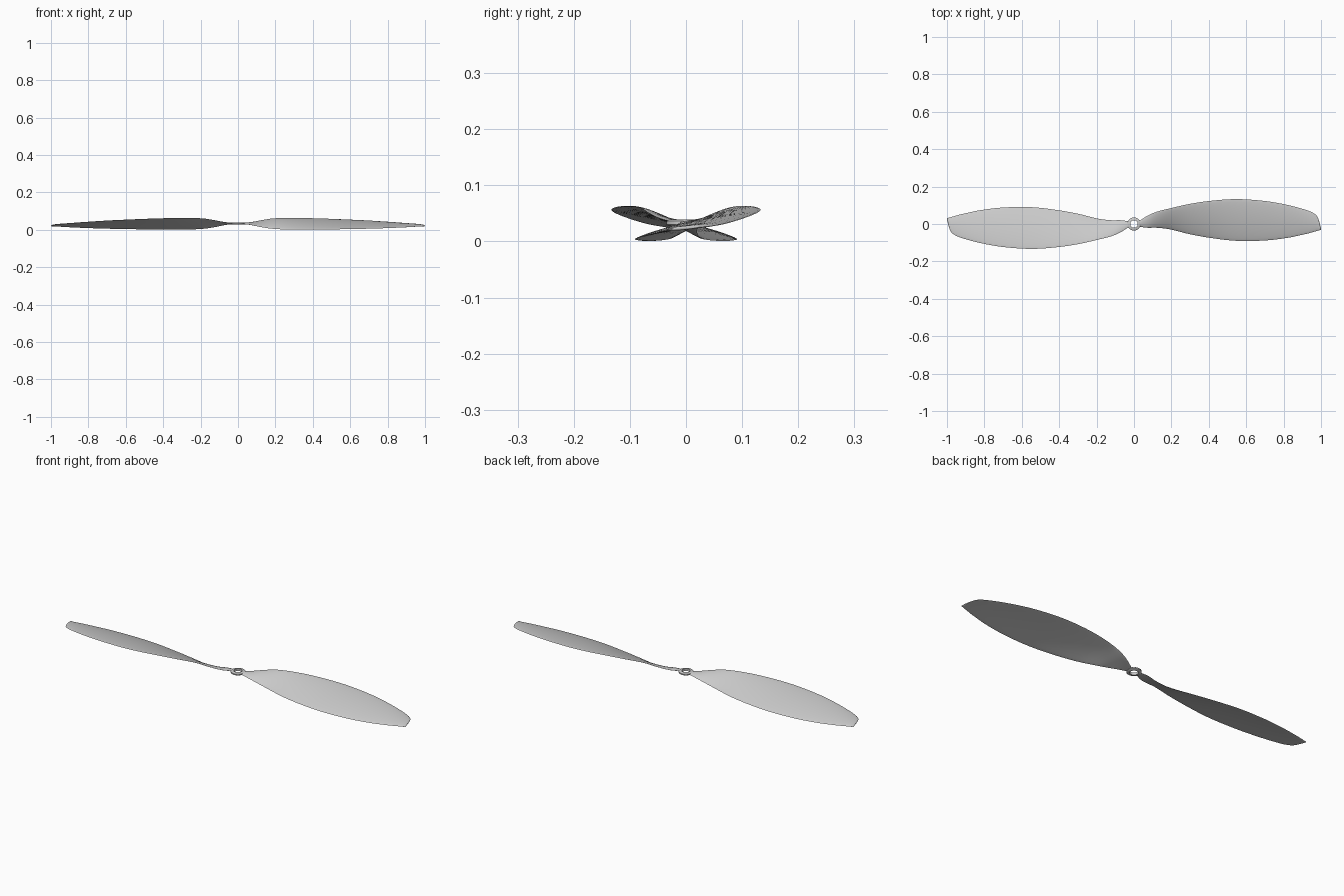
import bpy, bmesh, math
from mathutils import Matrix, Vector

cube = bpy.data.objects.get("Cube")
if cube:
    bpy.data.objects.remove(cube, do_unlink=True)

grey = bpy.data.materials.new("light grey plastic")
grey.use_nodes = True
colour = (0.6, 0.6, 0.6, 1)
grey.diffuse_color = colour
grey.node_tree.nodes["Principled BSDF"].inputs["Base Color"].default_value = colour

# Blade stations: span, high edge y and z, low edge y and z
STATIONS = [
    (.026, .015, .035, -.014, .031),
    (.07, .043, .040, -.020, .026),
    (.12, .065, .050, -.020, .015),
    (.19, .083, .061, -.028, .005),
    (.30, .108, .063, -.055, .001),
    (.42, .125, .061, -.076, .001),
    (.55, .133, .056, -.090, .003),
    (.70, .123, .049, -.088, .006),
    (.82, .102, .041, -.074, .010),
    (.92, .075, .033, -.053, .015),
    (.965, .055, .029, -.041, .018),
    (.985, .030, .026, -.035, .019),
    (1.0, -.026, .022, -.031, .020),
]
SUBSTEPS = 5
ACROSS = 12


def finish(bm, name):
    bmesh.ops.recalc_face_normals(bm, faces=bm.faces)
    mesh = bpy.data.meshes.new(name)
    bm.to_mesh(mesh)
    bm.free()
    obj = bpy.data.objects.new(name, mesh)
    bpy.context.collection.objects.link(obj)
    mesh.materials.append(grey)
    bpy.ops.object.select_all(action="DESELECT")
    obj.select_set(True)
    bpy.context.view_layer.objects.active = obj
    bpy.ops.object.shade_smooth_by_angle(angle=math.radians(40))
    return obj


def smooth_stations(rows):
    """Pass a smooth curve through the stations."""
    rows = [Vector(r) for r in rows]
    result = []
    for i in range(len(rows) - 1):
        a, b = rows[i], rows[i + 1]
        before, after = rows[max(i - 1, 0)], rows[min(i + 2, len(rows) - 1)]
        span = b[0] - a[0]
        slope_a = (b - before) * (span / (b[0] - before[0]))
        slope_b = (after - a) * (span / (after[0] - a[0]))
        for k in range(SUBSTEPS):
            t = k / SUBSTEPS
            u = 1 - t
            result.append(a * (u * u * (1 + 2 * t)) + slope_a * (t * u * u)
                          + b * (t * t * (3 - 2 * t)) - slope_b * (t * t * u))
    return result + [rows[-1]]


def section(row):
    """Thin cambered airfoil loop between the two blade edges."""
    x, high_y, high_z, low_y, low_z = row
    low, high = Vector((x, low_y, low_z)), Vector((x, high_y, high_z))
    chord = high - low
    up = Vector((0, -chord.z, chord.y)).normalized()
    camber = chord.length * .028
    half = min(.0035, chord.length * .13)
    upper, lower = [], []
    for k in range(ACROSS + 1):
        angle = math.pi * k / ACROSS
        s = (1 - math.cos(angle)) / 2
        middle = low.lerp(high, s) + up * (camber * 4 * s * (1 - s))
        offset = up * (half * math.sin(angle))
        upper.append(middle + offset)
        lower.append(middle - offset)
    return upper + lower[-2:0:-1]


def blade(name, turn):
    bm = bmesh.new()
    loops = [[bm.verts.new(p) for p in section(r)] for r in smooth_stations(STATIONS)]
    for a, b in zip(loops, loops[1:]):
        for i in range(len(a)):
            j = (i + 1) % len(a)
            bm.faces.new((a[i], a[j], b[j], b[i]))
    bm.faces.new(loops[0])
    bm.faces.new(loops[-1])
    bm.transform(Matrix.Rotation(turn, 4, "Z"))
    return finish(bm, name)


def hub(name, profile, sides=48):
    """Turn a closed profile of radius and height round the axis."""
    bm = bmesh.new()
    rings = []
    for k in range(sides):
        a = math.tau * k / sides
        rings.append([bm.verts.new((r * math.cos(a), r * math.sin(a), z)) for r, z in profile])
    for k in range(sides):
        a, b = rings[k], rings[(k + 1) % sides]
        for i in range(len(profile)):
            j = (i + 1) % len(profile)
            bm.faces.new((a[i], a[j], b[j], b[i]))
    return finish(bm, name)


# Two blades, half a turn apart
blade("left_blade", 0)
blade("right_blade", math.pi)

# Ring with bevelled outer rim
hub("hub_ring", [(.020, .027), (.031, .027), (.035, .030),
                 (.035, .036), (.031, .039), (.020, .039)])
